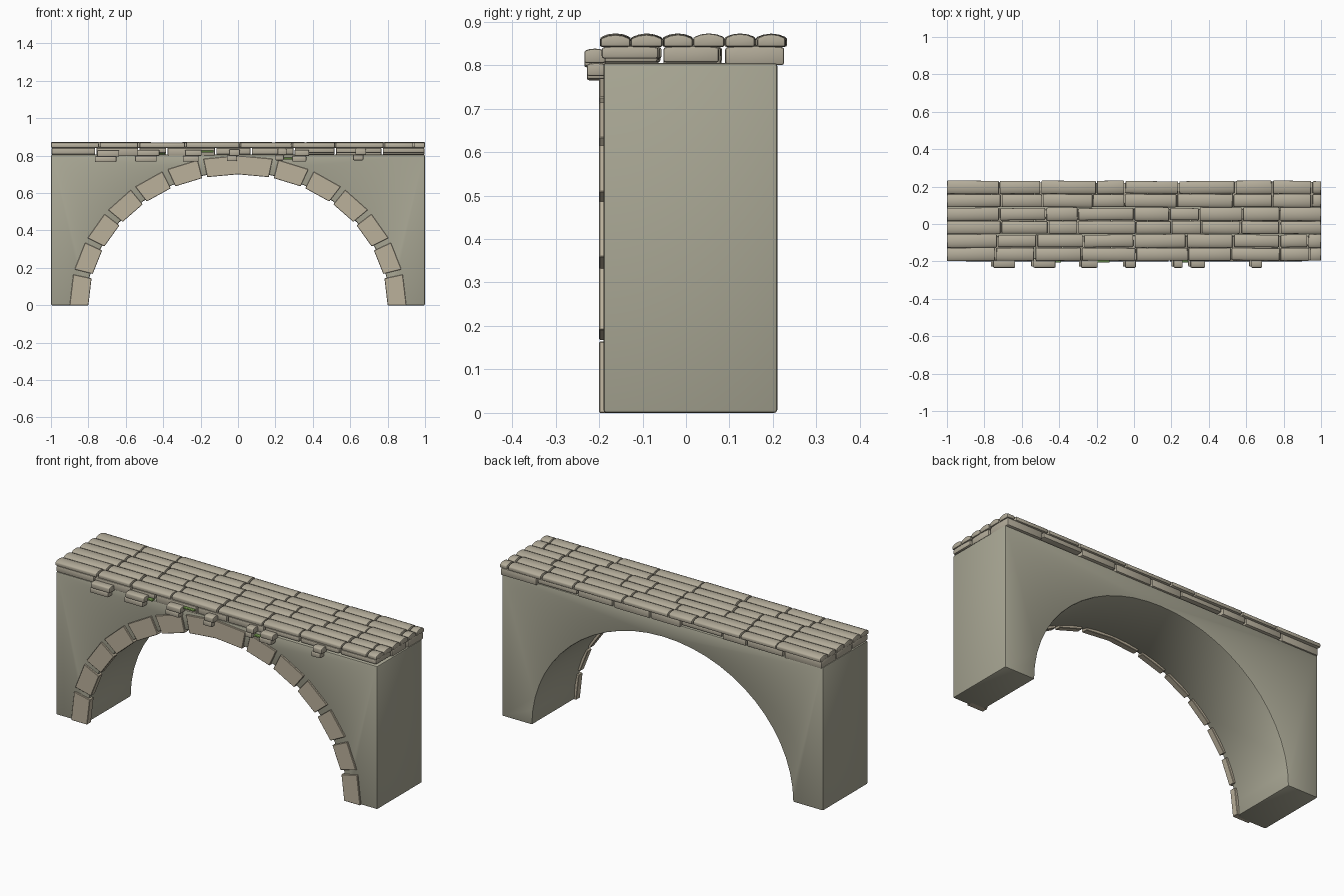
import bpy, bmesh, math, random
from mathutils import Matrix, Vector

if "Cube" in bpy.data.objects:
    bpy.data.objects.remove(bpy.data.objects["Cube"])

random.seed(4)


def material(name, color):
    m = bpy.data.materials.new(name)
    m.diffuse_color = (*color, 1)
    m.use_nodes = True
    m.node_tree.nodes["Principled BSDF"].inputs["Base Color"].default_value = m.diffuse_color
    return m


WALL = material("wall_grey", (0.40, 0.39, 0.30))
STONE = material("tan_stone", (0.50, 0.44, 0.33))
PAVE = material("paving_stone", (0.45, 0.41, 0.32))
MOSS = material("moss_green", (0.16, 0.30, 0.07))


def finish(name, bm, mat, angle=25):
    bmesh.ops.recalc_face_normals(bm, faces=bm.faces[:])
    me = bpy.data.meshes.new(name)
    bm.to_mesh(me)
    bm.free()
    ob = bpy.data.objects.new(name, me)
    bpy.context.collection.objects.link(ob)
    me.materials.append(mat)
    bpy.ops.object.select_all(action='DESELECT')
    ob.select_set(True)
    bpy.context.view_layer.objects.active = ob
    bpy.ops.object.shade_smooth_by_angle(angle=math.radians(angle))
    return ob


def prism(bm, outline, y0, y1, bevel=0.0, segments=1):
    """Extrude an x/z outline from y0 to y1, with bevelled sharp edges."""
    a = [bm.verts.new((x, y0, z)) for x, z in outline]
    b = [bm.verts.new((x, y1, z)) for x, z in outline]
    faces = [bm.faces.new(a), bm.faces.new(b[::-1])]
    n = len(a)
    for i in range(n):
        j = (i + 1) % n
        faces.append(bm.faces.new((a[j], a[i], b[i], b[j])))
    bmesh.ops.recalc_face_normals(bm, faces=faces)
    if bevel:
        edges = {e for f in faces for e in f.edges
                 if e.calc_face_angle(0) > math.radians(30)}
        bmesh.ops.bevel(bm, geom=list(edges), offset=bevel, segments=segments,
                        affect='EDGES', profile=0.5, clamp_overlap=True)


def stone(bm, lo, hi, dome=0.0, bevel=0.006, turn=0.0):
    """Worn block running along x, with a slightly domed top."""
    tmp = bmesh.new()
    (x0, y0, z0), (x1, y1, z1) = lo, hi
    ym = (y0 + y1) / 2
    outline = [(y0, z0), (y1, z0), (y1, z1 - dome), (ym + (y1 - ym) * .5, z1 - dome * .25),
               (ym, z1), (ym + (y0 - ym) * .5, z1 - dome * .25), (y0, z1 - dome)]
    # outline is built in x/z, then turned so that it runs along x
    prism(tmp, outline, x0, x1, bevel, 2)
    c = Vector(((x0 + x1) / 2, ym, (z0 + z1) / 2))
    for v in tmp.verts:
        v.co = Vector((v.co.y, v.co.x, v.co.z))
        v.co = Matrix.Rotation(turn, 3, 'Z') @ (v.co - c) + c
    me = bpy.data.meshes.new("tmp")
    tmp.to_mesh(me)
    tmp.free()
    bm.from_mesh(me)
    bpy.data.meshes.remove(me)


def arc(a, b, deg):
    t = math.radians(deg)
    return (a * math.cos(t), b * math.sin(t))


# Wall with the elliptical opening
bm = bmesh.new()
opening = [arc(0.812, 0.712, 180 * i / 28) for i in range(29)]
prism(bm, [(1, 0), (1, 0.805), (-1, 0.805), (-1, 0)] + opening[::-1], -0.19, 0.21, 0.007, 2)
finish("bridge_wall", bm, WALL, 30)

# Arch stones: six per side and a double-width keystone
bm = bmesh.new()
step = 180 / 14
spans = [(k,) for k in range(6)] + [(6, 7)] + [(k,) for k in range(8, 14)]
for s in spans:
    angles = [s[0] * step + (1.0 if s[0] else 0)]
    angles += [k * step for k in s[1:]]
    angles.append((s[-1] + 1) * step - (1.0 if s[-1] < 13 else 0))
    ring = [arc(0.8, 0.7, t) for t in angles] + [arc(0.9, 0.8, t) for t in reversed(angles)]
    prism(bm, ring, -0.2, -0.165, 0.002)
finish("arch_stones", bm, STONE, 15)

# Top paving: six rows of long stones, joints listed per row from the back
rows = [[-.72, -.5, -.2, -.05, .24, .54, .74, .95],
        [-.71, -.49, -.22, -.05, .23, .53, .74, .95],
        [-.72, -.47, -.3, 0, .19, .35, .58, .78],
        [-.71, -.46, -.3, .01, .2, .36, .57, .78],
        [-.73, -.52, -.27, 0, .28, .53, .78, .93],
        [-.74, -.53, -.28, .01, .29, .52, .78, .94]]
pitch = 0.43 / 6
bm = bmesh.new()
for r, joints in enumerate(rows):
    y1 = 0.232 - r * pitch
    ends = [-1] + joints + [1]
    for x0, x1 in zip(ends, ends[1:]):
        g = random.uniform(0.002, 0.005)
        w = random.uniform(0.0, 0.004)
        stone(bm, (x0 + (g if x0 > -1 else 0), y1 - pitch + w, 0.842),
              (x1 - (g if x1 < 1 else 0), y1 - w, 0.873 - random.uniform(0, 0.003)),
              0.009, 0.005, random.uniform(-.012, .012))
finish("paving_stones", bm, PAVE, 40)

# Lower bedding course under the paving, with shifted joints
bm = bmesh.new()
for r in range(3):
    y1 = 0.228 - r * 0.142
    ends = [-1, -.76, -.53, -.38, -.12, .07, .3, .52, .77, 1]
    for i, (x0, x1) in enumerate(zip(ends, ends[1:])):
        low = random.choice((0.8, 0.806, 0.815))
        w = random.uniform(0, 0.012)
        stone(bm, (x0 + .004, y1 - 0.138, low), (x1 - .004, y1 - w, 0.845), 0.004, 0.006)
finish("bedding_stones", bm, PAVE, 40)

# Small loose stones jutting from the front edge
bm = bmesh.new()
for x, w, z in [(-.7, .13, .765), (-.485, .13, .768), (-.245, .1, .768), (-.025, .07, .77),
                (.23, .06, .775), (.335, .09, .768), (.65, .07, .775)]:
    mid = z + 0.03
    stone(bm, (x - w / 2, -.228, z), (x + w / 2 - .015, -.185, mid), .003, .005)
    stone(bm, (x - w / 2 + .012, -.234, mid), (x + w / 2, -.185, z + .063), .005, .005)
finish("front_edge_stones", bm, PAVE, 40)

# Thin moss slivers in the front joints
bm = bmesh.new()
for x0, x1, z in [(-.42, -.39, .805), (-.27, -.13, .817), (.2, .29, .779)]:
    stone(bm, (x0, -.207, z), (x1, -.185, z + .01), .002, .002)
finish("moss", bm, MOSS, 40)
